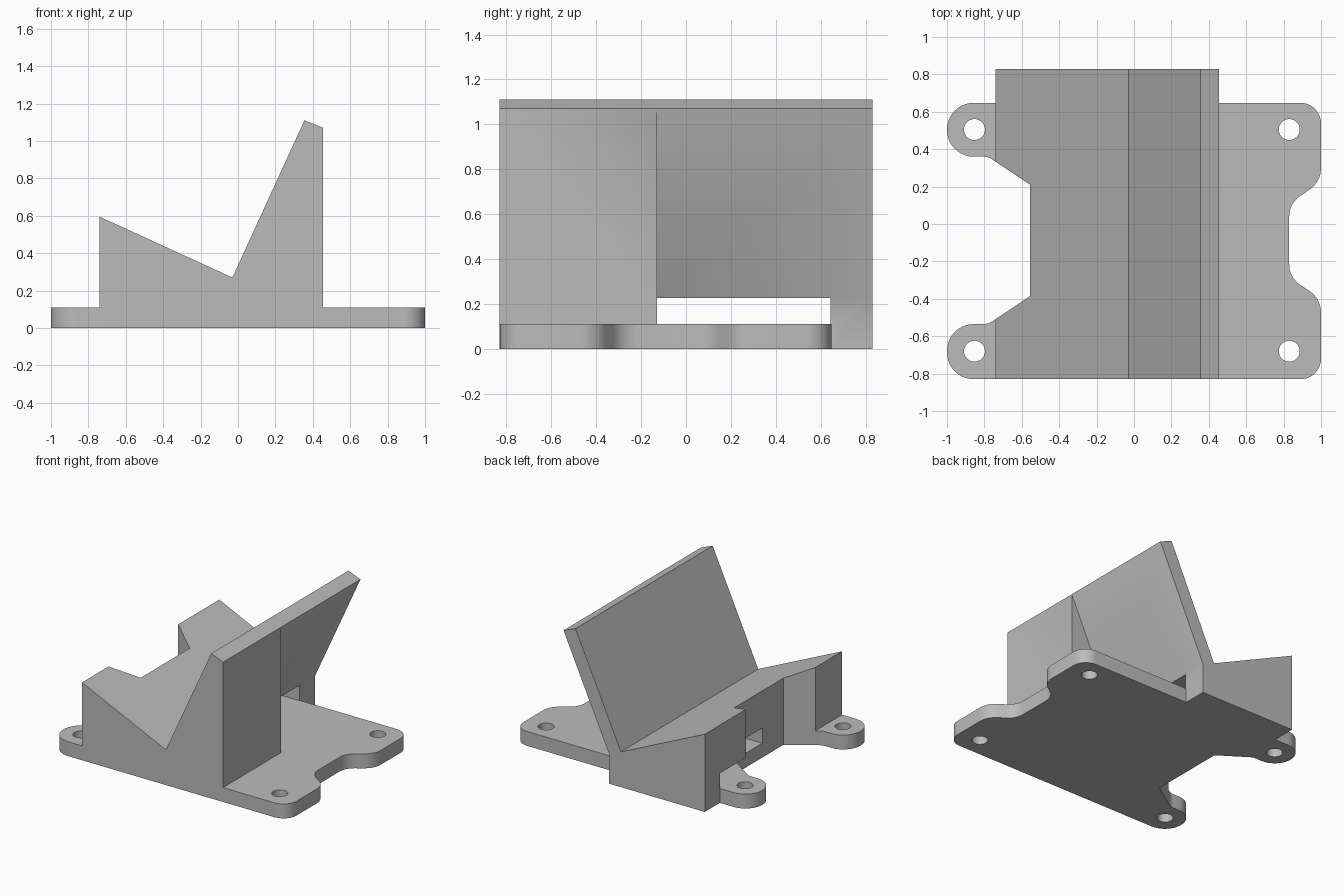
import bpy, bmesh, math
from mathutils import Vector

if "Cube" in bpy.data.objects:
    bpy.data.objects.remove(bpy.data.objects["Cube"], do_unlink=True)

grey = bpy.data.materials.new("plain_grey")
grey.use_nodes = True
colour = (0.5, 0.5, 0.5, 1)
grey.diffuse_color = colour
grey.node_tree.nodes["Principled BSDF"].inputs["Base Color"].default_value = colour


def prism(name, points, start, end, axis):
    """Extrude a 2D outline along Y (points are x, z) or Z (points are x, y)."""
    place = (lambda p, d: (p[0], d, p[1])) if axis == "Y" else (lambda p, d: (p[0], p[1], d))
    bm = bmesh.new()
    face = bm.faces.new([bm.verts.new(place(p, start)) for p in points])
    ext = bmesh.ops.extrude_face_region(bm, geom=[face])
    verts = [g for g in ext["geom"] if isinstance(g, bmesh.types.BMVert)]
    bmesh.ops.translate(bm, verts=verts, vec=place((0, 0), end - start))
    bmesh.ops.recalc_face_normals(bm, faces=bm.faces)
    mesh = bpy.data.meshes.new(name)
    bm.to_mesh(mesh)
    bm.free()
    mesh.materials.append(grey)
    obj = bpy.data.objects.new(name, mesh)
    bpy.context.collection.objects.link(obj)
    return obj


def combine(target, other, operation):
    """Apply a boolean and discard the helper."""
    mod = target.modifiers.new("combine", "BOOLEAN")
    mod.operation = operation
    mod.solver = "EXACT"
    mod.object = other
    bpy.context.view_layer.objects.active = target
    bpy.ops.object.modifier_apply(modifier=mod.name)
    bpy.data.objects.remove(other, do_unlink=True)


def rounded(corners, steps=10):
    """Outline from (x, y, radius) corners, each filleted with an arc."""
    out = []
    for i, (x, y, r) in enumerate(corners):
        p = Vector((x, y))
        if r == 0:
            out.append(p)
            continue
        a = (Vector(corners[i - 1][:2]) - p).normalized()
        b = (Vector(corners[(i + 1) % len(corners)][:2]) - p).normalized()
        half = a.angle(b) / 2
        centre = p + (a + b).normalized() * r / math.sin(half)
        t = r / math.tan(half)
        first, last = p + a * t - centre, p + b * t - centre
        sweep = first.angle_signed(last)
        for k in range(steps + 1):
            ang = -sweep * k / steps
            c, s = math.cos(ang), math.sin(ang)
            out.append(centre + Vector((c * first.x - s * first.y, s * first.x + c * first.y)))
    return out


FRONT, BACK, PLATE_BACK, MID = -0.83, 0.83, 0.648, -0.0875
TOP = 0.11

# Base plate: rear half of the outline, mirrored about its middle line
rear = [(0.83, 0.11, 0.13), (1, 0.225, 0.14), (1, PLATE_BACK, 0.11),
        (-1, PLATE_BACK, 0.143), (-1, 0.36, 0.143), (-0.78, 0.36, 0.08), (-0.555, 0.21, 0)]
front = [(x, 2 * MID - y, r) for x, y, r in reversed(rear)]
front = [(x, FRONT if y < -0.8 else y, r) for x, y, r in front]
plate = prism("base_plate", rounded(rear + front), 0, TOP, "Z")

# Screw holes
for x in (-0.853, 0.83):
    for y in (0.505, -0.68):
        ring = [(x + 0.056 * math.cos(a * math.tau / 32), y + 0.056 * math.sin(a * math.tau / 32))
                for a in range(32)]
        combine(plate, prism("hole_cutter", ring, -0.1, 0.3, "Z"), "DIFFERENCE")

# Cradle: V-shaped support running front to back
body = prism("cradle_stand", [(-0.74, 0), (0.455, 0), (0.455, 1.07), (0.355, 1.11),
                              (-0.03, 0.27), (-0.74, 0.595)], FRONT, BACK, "Y")

# Hollow behind the leaning back rest
undercut = [(0.07, -0.1), (0.07, 0.226), (0.456, 1.07), (0.51, 1.19), (0.9, 1.19), (0.9, -0.1)]
combine(body, prism("undercut_cutter", undercut, -0.13, 1, "Y"), "DIFFERENCE")

# Cross slot above the plate
slot = [(-1.2, -0.1), (0.3, -0.1), (0.3, 0.226), (-1.2, 0.226)]
combine(body, prism("slot_cutter", slot, -0.13, 0.643, "Y"), "DIFFERENCE")

# Tapered notch in the low side
notch = [(-1.005, 0.51), (-0.555, 0.21), (-0.555, 2 * MID - 0.21), (-1.005, 2 * MID - 0.51)]
combine(body, prism("notch_cutter", notch, -0.1, 1, "Z"), "DIFFERENCE")

# Join into one solid, with smooth fillets and sharp edges
combine(body, plate, "UNION")
bpy.ops.object.select_all(action="DESELECT")
body.select_set(True)
bpy.context.view_layer.objects.active = body
bpy.ops.object.shade_smooth_by_angle(angle=math.radians(30))
